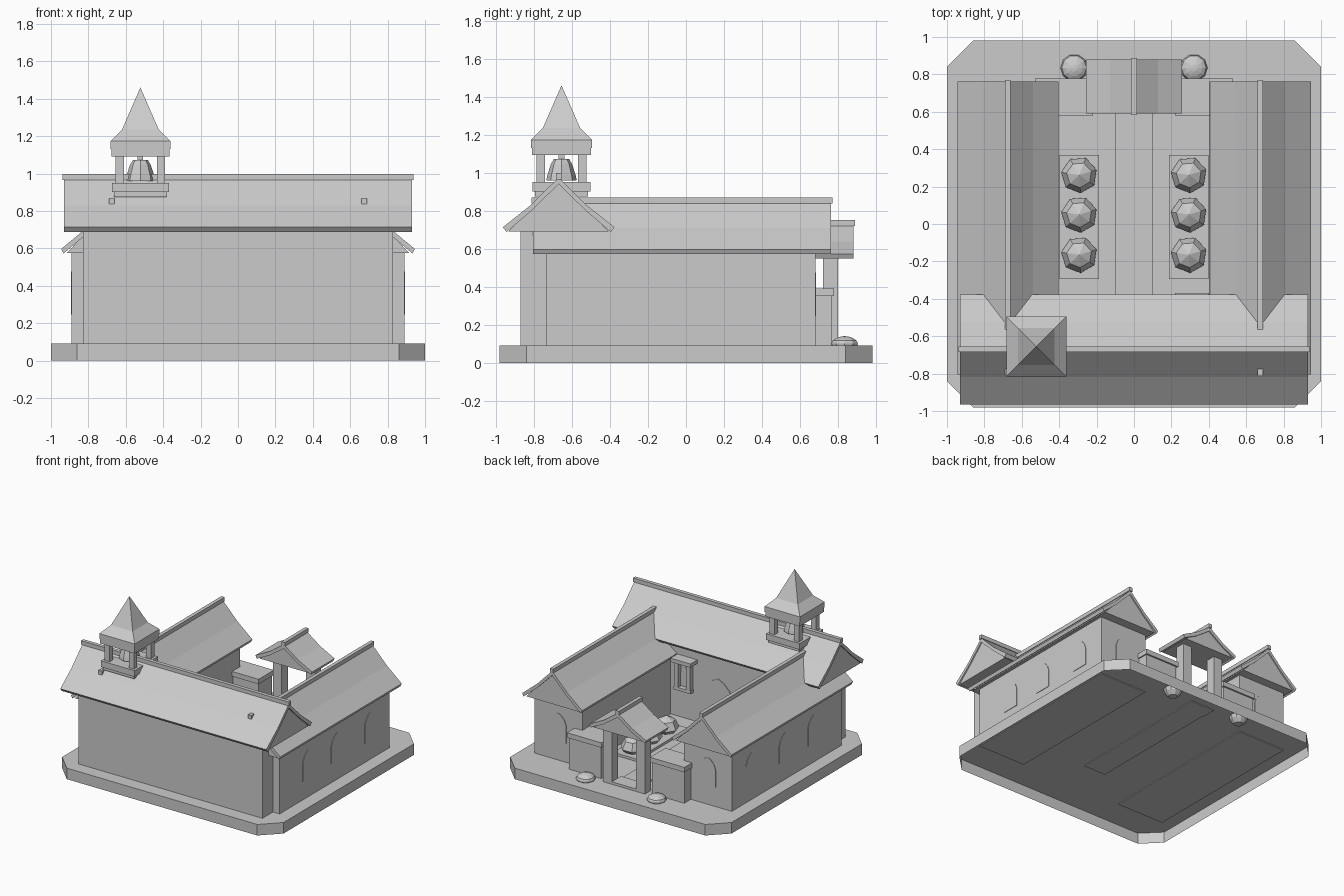
import bpy, bmesh, math
from mathutils import Vector

cube = bpy.data.objects.get("Cube")
if cube:
    bpy.data.objects.remove(cube, do_unlink=True)

stone = bpy.data.materials.new("pale_stone")
stone.use_nodes = True
GREY = (0.6, 0.6, 0.6, 1)
stone.diffuse_color = GREY
stone.node_tree.nodes["Principled BSDF"].inputs["Base Color"].default_value = GREY


def finish(name, bm):
    bmesh.ops.recalc_face_normals(bm, faces=bm.faces)
    mesh = bpy.data.meshes.new(name)
    bm.to_mesh(mesh)
    bm.free()
    mesh.materials.append(stone)
    ob = bpy.data.objects.new(name, mesh)
    bpy.context.collection.objects.link(ob)
    return ob


def box(name, x0, x1, y0, y1, z0, z1):
    bm = bmesh.new()
    bmesh.ops.create_cube(bm, size=1)
    for v in bm.verts:
        v.co = Vector((x1 if v.co.x > 0 else x0, y1 if v.co.y > 0 else y0,
                       z1 if v.co.z > 0 else z0))
    return finish(name, bm)


def prism(name, points, axis, start, end, hollow=False):
    """Extrude a 2D outline along an axis: x takes (y, z), y takes (x, z), z takes (x, y)."""
    bm = bmesh.new()
    i = "xyz".index(axis)

    def place(p, d):
        c = list(p)
        c.insert(i, d)
        return bm.verts.new(c)
    face = bm.faces.new([place(p, start) for p in points])
    move = Vector((0, 0, 0))
    move[i] = end - start
    geo = bmesh.ops.extrude_face_region(bm, geom=[face])["geom"]
    bmesh.ops.translate(bm, vec=move, verts=[g for g in geo if isinstance(g, bmesh.types.BMVert)])
    bmesh.ops.recalc_face_normals(bm, faces=bm.faces)
    if hollow:
        lid = [f for f in bm.faces if all(abs(v.co[i] - start) < 1e-5 for v in f.verts)]
        bmesh.ops.delete(bm, geom=lid, context="FACES_ONLY")
    return finish(name, bm)


def lathe(name, centre, profile, sides, turn=0.0):
    """Stack rings of (radius, z) with flat sides; a zero radius closes to a tip."""
    bm = bmesh.new()
    rings = []
    for r, z in profile:
        n = sides if r > 0 else 1
        rings.append([bm.verts.new((centre[0] + r * math.cos(turn + math.tau * k / sides),
                                    centre[1] + r * math.sin(turn + math.tau * k / sides), z))
                      for k in range(n)])
    for a, b in zip(rings, rings[1:]):
        for k in range(sides):
            j = (k + 1) % sides
            if len(b) == 1:
                bm.faces.new((a[k], a[j], b[0]))
            else:
                bm.faces.new((a[k], a[j], b[j], b[k]))
    for ring in (rings[0], rings[-1]):
        if len(ring) > 2:
            bm.faces.new(ring)
    return finish(name, bm)


def gable_roof(name, axis, mid, half, eave, peak, start, end, lip):
    """Solid gable, two slightly flared slabs and a ridge beam."""
    t = 0.025
    kink, sag = half * 0.5, half * 0.05
    knee = (peak + eave + t) / 2 - sag
    under = knee - 0.033
    slab = [(0, peak), (kink, knee), (half, eave + t), (half - lip, eave), (kink, under),
            (0, peak - 0.035),
            (-kink, under), (lip - half, eave), (-half, eave + t), (-kink, knee)]
    fill = [(0, peak - 0.02), (kink, under + 0.01), (half - 0.03, eave + 0.003),
            (0.03 - half, eave + 0.003), (-kink, under + 0.01)]
    beam = [(-0.015, peak - 0.01), (0.015, peak - 0.01),
            (0.015, peak + 0.022), (-0.015, peak + 0.022)]
    for part, pts, grow in (("slabs", slab, 0), ("gable", fill, -0.01), ("ridge", beam, 0.008)):
        prism(f"{name}_{part}", [(mid + a, z) for a, z in pts], axis, start - grow, end + grow)


def arch(name, axis, mid, half, sill, spring, top, wall, out):
    """Thin pointed-arch plate on a wall."""
    side = [(half, sill), (half, spring), (half * 0.8, spring + (top - spring) * 0.45),
            (half * 0.4, spring + (top - spring) * 0.82)]
    pts = side + [(0, top)] + [(-a, z) for a, z in reversed(side)]
    prism(name, [(mid + a, z) for a, z in pts], axis, wall - out, wall + out * 0.5)


# Chamfered plinth, open underneath
FLOOR = 0.09
corner = [(0.86, -0.98), (1, -0.84), (1, 0.84), (0.86, 0.98)]
prism("plinth", corner + [(-x, y) for x, y in reversed(corner)], "z", 0, FLOOR, hollow=True)

# Front hall
box("hall_walls", -0.83, 0.83, -0.87, -0.46, FLOOR, 0.71)
gable_roof("hall_roof", "x", -0.67, 0.294, 0.688, 0.975, -0.93, 0.93, 0.02)
arch("courtyard_door", "y", 0.03, 0.13, FLOOR, 0.35, 0.49, -0.46, -0.005)

# Courtyard window with posts and canopy
arch("courtyard_window", "y", 0.33, 0.04, 0.35, 0.44, 0.51, -0.46, -0.005)
box("window_canopy", 0.22, 0.40, -0.47, -0.37, 0.565, 0.595)
box("window_sill", 0.255, 0.405, -0.47, -0.42, 0.32, 0.345)
for x in (0.275, 0.385):
    box("window_post", x - 0.018, x + 0.018, -0.47, -0.42, 0.34, 0.565)

for s in (-1, 1):
    side = "left" if s > 0 else "right"
    # Side wings with arched windows
    x0, x1 = sorted((s * 0.46, s * 0.89))
    box(f"{side}_wing_walls", x0, x1, -0.735, 0.68, FLOOR - 0.006, 0.59)
    gable_roof(f"{side}_wing_roof", "y", s * 0.675, 0.27, 0.572, 0.848, -0.805, 0.763, 0.012)
    for y in (-0.37, 0, 0.43):
        arch(f"{side}_wing_window", "x", y, 0.07, 0.245, 0.39, 0.475, s * 0.89, -s * 0.004)
    arch(f"{side}_end_window", "y", s * 0.675, 0.07, 0.245, 0.39, 0.475, 0.68, -0.004)

    # Garden wall, gate post and round shrub
    x0, x1 = sorted((s * 0.23, s * 0.52))
    box(f"{side}_garden_wall", x0, x1, 0.59, 0.765, FLOOR, 0.35)
    box(f"{side}_wall_cap", x0 - 0.01, x1 + 0.01, 0.58, 0.778, 0.35, 0.39)
    box(f"{side}_gate_post", s * 0.15 - 0.04, s * 0.15 + 0.04, 0.72, 0.8, FLOOR, 0.57)
    lathe(f"{side}_gate_shrub", (s * 0.32, 0.835),
          [(0.035, 0.03), (0.063, 0.06), (0.073, 0.1), (0.066, 0.117), (0.045, 0.13),
           (0.02, 0.138), (0, 0.14)], 10)

    # Planting bed with faceted bushes
    box(f"{side}_bed", s * 0.293 - 0.105, s * 0.293 + 0.105, -0.295, 0.37, FLOOR, 0.11)
    for y in (-0.165, 0.05, 0.262):
        lathe(f"{side}_bush", (s * 0.293, y),
              [(0.06, 0.1), (0.097, 0.14), (0.068, 0.2), (0, 0.235)], 7, 0.3)

# Gate roof, step and path
gable_roof("gate_roof", "y", 0, 0.256, 0.548, 0.73, 0.59, 0.88, 0.012)
box("gate_step", -0.11, 0.11, 0.68, 0.8, FLOOR - 0.006, 0.11)
box("path", -0.1, 0.1, -0.46, 0.68, FLOOR - 0.006, 0.102)

# Bell tower
BX, BY = -0.522, -0.655


def tower_plate(name, half, z0, z1):
    box(name, BX - half, BX + half, BY - half, BY + half, z0, z1)


tower_plate("tower_foot", 0.14, 0.875, 0.91)
tower_plate("tower_base", 0.152, 0.9, 0.95)
tower_plate("tower_beam", 0.155, 1.092, 1.135)
tower_plate("tower_eave", 0.16, 1.13, 1.173)
for sx in (-1, 1):
    for sy in (-1, 1):
        px, py = BX + sx * 0.11, BY + sy * 0.11
        box("tower_post", px - 0.022, px + 0.022, py - 0.022, py + 0.022, 0.94, 1.1)
R2 = math.sqrt(2)
lathe("tower_spire", (BX, BY), [(0.16 * R2, 1.173), (0.098 * R2, 1.235), (0, 1.46)], 4, math.pi / 4)
lathe("bell", (BX, BY), [(0.08, 0.96), (0.075, 0.985), (0.056, 1.045), (0.04, 1.072)], 8)
box("bell_hanger", BX - 0.015, BX + 0.015, BY - 0.015, BY + 0.015, 1.06, 1.1)
